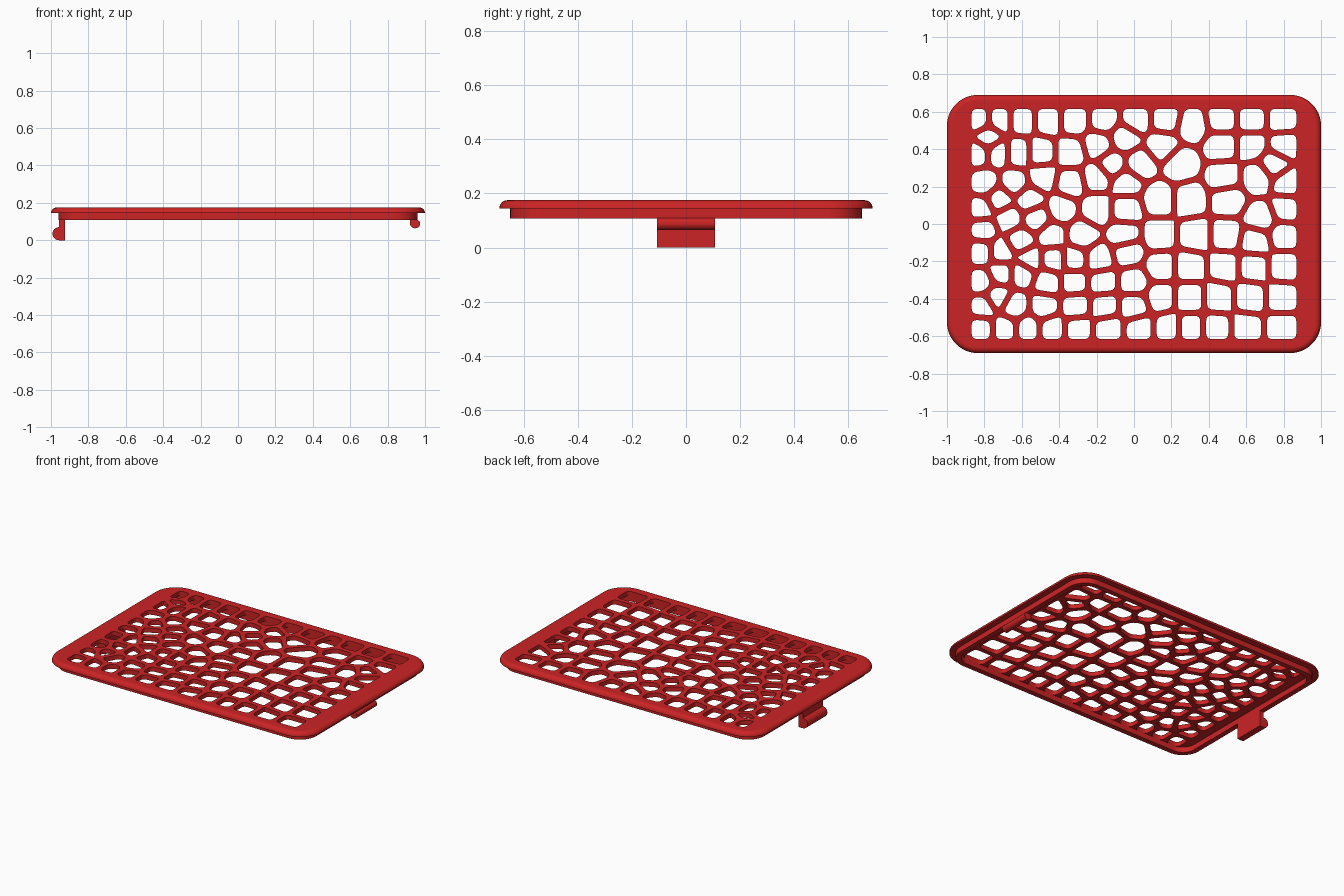
import bpy, bmesh, math
from mathutils import Vector

if "Cube" in bpy.data.objects:
    bpy.data.objects.remove(bpy.data.objects["Cube"])

red = bpy.data.materials.new("red_plastic")
red.diffuse_color = (0.6, 0.017, 0.018, 1)
red.use_nodes = True
red.node_tree.nodes["Principled BSDF"].inputs["Base Color"].default_value = red.diffuse_color

TOP, LIP, RIM = 0.175, 0.145, 0.108      # heights of top face, lip underside, rim bottom
HX, HY = 0.868, 0.615                    # half size of the perforated field
WALL = 0.016                             # half thickness of the lattice walls

# Cell centres of the lattice, grouped in rows: y -> x positions
ROWS = {
    .56: (-.83, -.72, -.60, -.46, -.32, -.16, .01, .17, .47, .63, .79),
    .53: (.31,),
    .46: (-.78, -.05),
    .42: (-.19, .15, .47, .63, .80),
    .38: (-.83, -.73, -.62, -.50, -.34),
    .32: (-.12, .03, .25, .75),
    .25: (-.49, -.20, .48, .66),
    .22: (-.80, -.64, -.34, -.04, .82),
    .13: (-.72, -.56, .13, .30, .50),
    .08: (-.82, -.39, -.20, -.04, .81),
    .03: (-.67, -.52, .68),
    -.03: (-.81,),
    -.06: (-.44, -.28, -.05, .13, .33, .49, .80),
    -.09: (-.61, .65),
    -.15: (-.82, -.71, -.03),
    -.19: (-.56, -.43, -.32, -.19),
    -.23: (.14, .30, .48, .64, .80),
    -.26: (-.71, -.60),
    -.31: (-.82, -.46, -.32, -.17, 0),
    -.39: (-.73, .14, .30, .45, .62, .79),
    -.44: (-.81, -.64, -.48, -.31, -.16, 0),
    -.56: (-.82, -.69, -.57, -.44, -.30, -.14, .03, .18, .30, .44, .60, .79),
}
seeds = [Vector((x, y)) for y, xs in ROWS.items() for x in xs]


def clip(poly, point, normal):
    """Keep the part of a convex polygon behind a line."""
    out = []
    for a, b in zip(poly, poly[1:] + poly[:1]):
        da, db = (a - point).dot(normal), (b - point).dot(normal)
        if da <= 0:
            out.append(a)
        if da * db < 0:
            out.append(a.lerp(b, da / (da - db)))
    return out


def round_corners(poly, radius=0.03, steps=4):
    out = []
    n = len(poly)
    for i, p in enumerate(poly):
        ends = []
        for q in (poly[i - 1], poly[(i + 1) % n]):
            d = q - p
            ends.append(p + d.normalized() * min(radius, d.length * 0.42))
        for k in range(steps + 1):
            t = k / steps
            out.append(ends[0].lerp(p, t).lerp(p.lerp(ends[1], t), t))
    return out


def cell(seed):
    poly = [Vector(c) for c in ((-HX, -HY), (HX, -HY), (HX, HY), (-HX, HY))]
    for other in seeds:
        d = other - seed
        if 0 < d.length < 0.6 and poly:
            n = d.normalized()
            poly = clip(poly, (seed + other) / 2 - n * WALL, n)
    clean = [p for i, p in enumerate(poly) if (p - poly[i - 1]).length > 0.004]
    return round_corners(clean)


def rounded_rect(hx, hy, r, steps=12):
    pts = []
    for k, (sx, sy) in enumerate(((1, 1), (-1, 1), (-1, -1), (1, -1))):
        for i in range(steps + 1):
            a = math.pi / 2 * (k + i / steps)
            pts.append(Vector((sx * (hx - r) + r * math.cos(a),
                               sy * (hy - r) + r * math.sin(a))))
    return pts


def add_object(name, bm, smooth=True):
    me = bpy.data.meshes.new(name)
    bm.to_mesh(me)
    bm.free()
    me.materials.append(red)
    ob = bpy.data.objects.new(name, me)
    bpy.context.collection.objects.link(ob)
    if smooth:
        bpy.ops.object.select_all(action='DESELECT')
        ob.select_set(True)
        bpy.context.view_layer.objects.active = ob
        bpy.ops.object.shade_smooth_by_angle(angle=math.radians(35))
    return ob


def loft(name, rings, closed):
    """Bridge rounded rectangles given as (inset from outline, z)."""
    bm = bmesh.new()
    loops = [[bm.verts.new((p.x, p.y, z)) for p in rounded_rect(1 - o, 0.69 - o, 0.165 - o)]
             for o, z in rings]
    pairs = list(zip(loops, loops[1:])) + ([(loops[-1], loops[0])] if closed else [])
    for a, b in pairs:
        for i in range(len(a)):
            j = (i + 1) % len(a)
            bm.faces.new((a[i], a[j], b[j], b[i]))
    bmesh.ops.recalc_face_normals(bm, faces=bm.faces)
    if not closed and sum(f.normal.z for f in bm.faces) < 0:
        bmesh.ops.reverse_faces(bm, faces=bm.faces)
    return add_object(name, bm)


def extrude_profile(name, pts, half=0.107):
    """Extrude an x-z outline along y."""
    bm = bmesh.new()
    face = bm.faces.new([bm.verts.new((x, -half, z)) for x, z in pts])
    res = bmesh.ops.extrude_face_region(bm, geom=[face], use_keep_orig=True)
    new = [v for v in res["geom"] if isinstance(v, bmesh.types.BMVert)]
    bmesh.ops.translate(bm, verts=new, vec=(0, 2 * half, 0))
    bmesh.ops.recalc_face_normals(bm, faces=bm.faces)
    return add_object(name, bm)


def arc(cx, cz, rx, rz, a0, a1, steps=14):
    return [(cx + rx * math.cos(math.radians(a0 + (a1 - a0) * i / steps)),
             cz + rz * math.sin(math.radians(a0 + (a1 - a0) * i / steps)))
            for i in range(steps + 1)]


# Perforated plate: filled flat curve with the cells as holes
LIP_R = TOP - LIP
curve = bpy.data.curves.new("plate_outline", 'CURVE')
curve.dimensions = '2D'
curve.fill_mode = 'BOTH'
curve.extrude = LIP_R / 2
outline = rounded_rect(1 - LIP_R, 0.69 - LIP_R, 0.165 - LIP_R)
for pts in [outline] + [cell(s) for s in seeds]:
    if len(pts) < 3:
        continue
    sp = curve.splines.new('POLY')
    sp.points.add(len(pts) - 1)
    for sp_pt, p in zip(sp.points, pts):
        sp_pt.co = (p.x, p.y, 0, 1)
    sp.use_cyclic_u = True
helper = bpy.data.objects.new("plate_outline", curve)
bpy.context.collection.objects.link(helper)
bpy.context.view_layer.update()
deps = bpy.context.evaluated_depsgraph_get()
flat = bpy.data.meshes.new_from_object(helper.evaluated_get(deps))
bm = bmesh.new()
bm.from_mesh(flat)
bpy.data.objects.remove(helper)
bpy.data.meshes.remove(flat)
bmesh.ops.remove_doubles(bm, verts=bm.verts, dist=1e-5)
bmesh.ops.recalc_face_normals(bm, faces=bm.faces)
bmesh.ops.translate(bm, verts=bm.verts, vec=(0, 0, (TOP + LIP) / 2))
# outer sides are covered by the lip
sides = [f for f in bm.faces if abs(f.normal.z) < 0.5 and
         (abs(f.calc_center_median().x) > HX + 0.01 or abs(f.calc_center_median().y) > HY + 0.01)]
bmesh.ops.delete(bm, geom=sides, context='FACES')
add_object("lattice_plate", bm)

# Rounded outer lip
quarter = [(LIP_R * (1 - math.cos(t)), LIP + LIP_R * math.sin(t))
           for t in (math.pi / 2 * i / 8 for i in range(9))]
loft("outer_lip", [(LIP_R, LIP)] + quarter, closed=False)

# Rim that plugs into the opening
loft("inner_rim", [(0.04, LIP), (0.04, RIM), (0.075, RIM), (0.075, LIP)], closed=True)

# Long hook on the left, short bead clip on the right
extrude_profile("left_hook", [(-0.925, LIP), (-0.957, LIP), (-0.957, 0.07)]
                + arc(-0.957, 0.035, 0.035, 0.035, 100, 270) + [(-0.925, 0)])
extrude_profile("right_clip", [(0.92, LIP), (0.92, 0.088)]
                + arc(0.947, 0.088, 0.027, 0.024, 180, 430) + [(0.953, LIP)])
